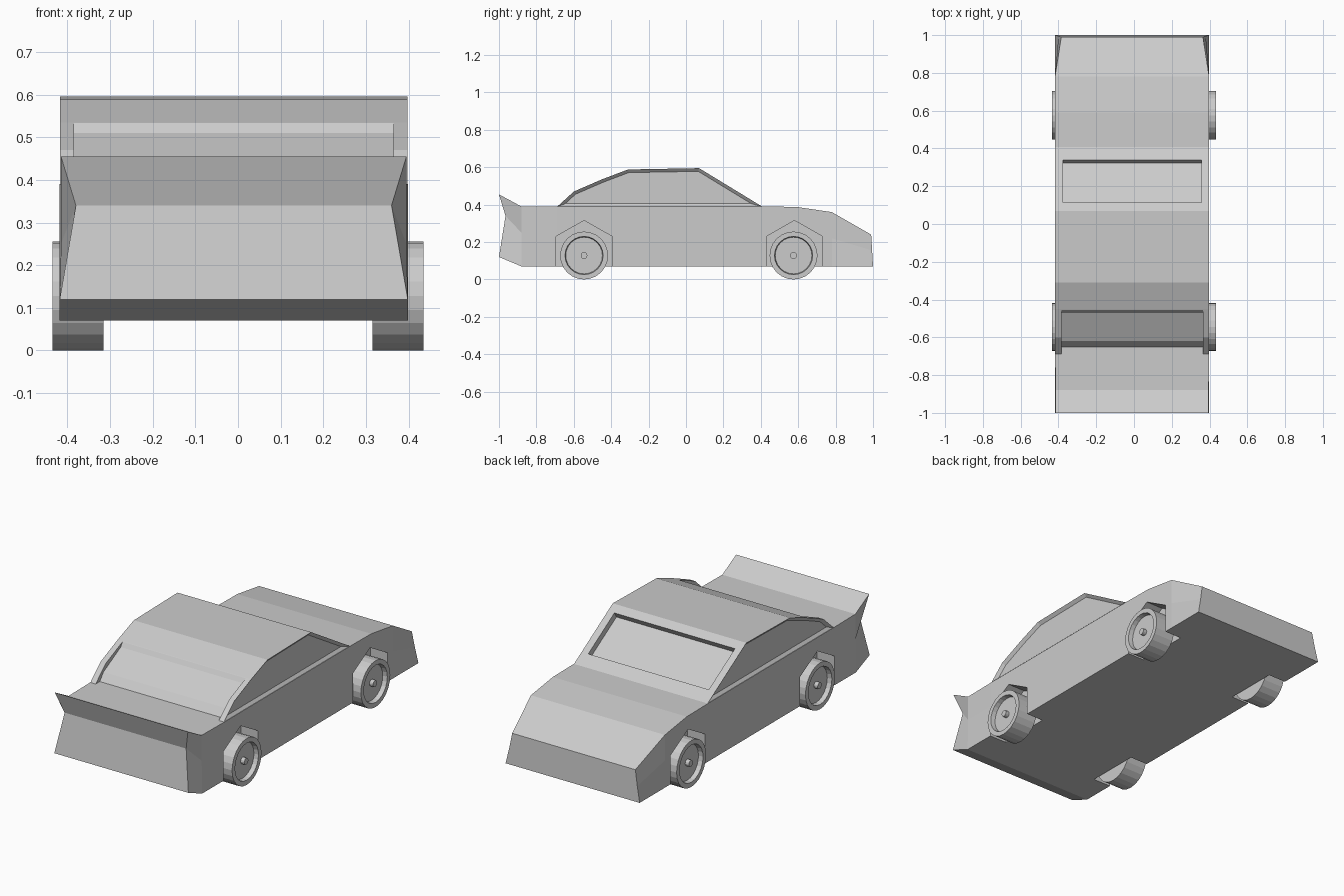
import bpy, bmesh
from math import pi
from mathutils import Matrix

if "Cube" in bpy.data.objects:
    bpy.data.objects.remove(bpy.data.objects["Cube"])

CX = -0.01   # body centre line


def finish(name, bm):
    bmesh.ops.recalc_face_normals(bm, faces=bm.faces)
    me = bpy.data.meshes.new(name)
    bm.to_mesh(me)
    bm.free()
    ob = bpy.data.objects.new(name, me)
    bpy.context.collection.objects.link(ob)
    return ob


def prism(name, profile, x0, x1, inset=None):
    """Extrude a (y, z) profile along x; optionally recess both side faces."""
    bm = bmesh.new()
    a = [bm.verts.new((x0, y, z)) for y, z in profile]
    b = [bm.verts.new((x1, y, z)) for y, z in profile]
    n = len(profile)
    sides = [bm.faces.new(a), bm.faces.new(b)]
    for i in range(n):
        j = (i + 1) % n
        bm.faces.new((a[i], a[j], b[j], b[i]))
    bmesh.ops.recalc_face_normals(bm, faces=bm.faces)
    if inset:
        bmesh.ops.inset_individual(bm, faces=sides, thickness=inset[0],
                                   depth=-inset[1], use_even_offset=True)
    return finish(name, bm)


def cut(ob, cutter):
    mod = ob.modifiers.new("cut", 'BOOLEAN')
    mod.operation = 'DIFFERENCE'
    mod.solver = 'EXACT'
    mod.object = cutter
    cutter.hide_render = True
    bpy.context.view_layer.objects.active = ob
    bpy.ops.object.modifier_apply(modifier=mod.name)
    bpy.data.objects.remove(cutter)


# Lower body: lofted stations, each with top, middle and bottom (y, z, half width)
stations = [
    [(-1.0, .455, .405), (-.965, .34, .37), (-1.0, .12, .408)],
    [(-.88, .39, .405), (-.88, .25, .405), (-.88, .07, .408)],
    [(-.69, .39, .408), (-.69, .25, .408), (-.69, .07, .408)],
    [(.41, .39, .408), (.41, .25, .408), (.41, .07, .408)],
    [(.59, .388, .408), (.59, .25, .408), (.59, .07, .408)],
    [(.78, .36, .408), (.78, .22, .408), (.78, .07, .408)],
    [(.99, .24, .375), (.995, .155, .39), (1.0, .07, .408)],
]
bm = bmesh.new()
rings = []
for s in stations:
    left = [bm.verts.new((CX - w, y, z)) for y, z, w in s]
    right = [bm.verts.new((CX + w, y, z)) for y, z, w in reversed(s)]
    rings.append(left + right)
for r, q in zip(rings, rings[1:]):
    for i in range(6):
        j = (i + 1) % 6
        bm.faces.new((r[i], r[j], q[j], q[i]))
for r in (rings[0], rings[-1]):
    bm.faces.new((r[0], r[1], r[4], r[5]))
    bm.faces.new((r[1], r[2], r[3], r[4]))
body = finish("lower_body", bm)

# Wheel arches
for yc in (-.545, .58):
    arch = [(yc - .15, 0), (yc + .15, 0), (yc + .15, .23), (yc, .315), (yc - .15, .23)]
    for x0, x1 in ((-.6, -.31), (.295, .6)):
        cut(body, prism("arch_cutter", arch, x0, x1))

# Cabin with recessed side windows
roofline = [(-.69, .388), (-.6, .47), (-.45, .535), (-.31, .588), (.07, .595), (.41, .388)]
cabin = prism("cabin", roofline, CX - .407, CX + .407, (.017, .015))

# Rear window recess
cut(cabin, prism("rear_window_cutter",
                 [(-.45, .54), (-.47, .51), (-.62, .43), (-.66, .38), (-.78, .38), (-.6, .65)],
                 CX - .375, CX + .375))
# Windscreen recess
cut(cabin, prism("windscreen_cutter",
                 [(.095, .540), (.322, .402), (.36, .462), (.133, .602)],
                 CX - .367, CX + .367))

# Wheels with a sunken rim and a small hub
turn = Matrix.Rotation(pi / 2, 4, 'Y')
for end, y in (("front", .575), ("rear", -.545)):
    for side, sx in (("left", -1), ("right", 1)):
        bm = bmesh.new()
        bmesh.ops.create_cone(bm, cap_ends=True, segments=24, radius1=.128,
                              radius2=.128, depth=.12, matrix=turn)
        cap = [f for f in bm.faces if f.normal.x * sx > .9]
        bmesh.ops.inset_region(bm, faces=cap, thickness=.026)
        bmesh.ops.inset_region(bm, faces=cap, thickness=.004, depth=-.025)
        bmesh.ops.create_cone(bm, cap_ends=True, segments=12, radius1=.018, radius2=.018,
                              depth=.03, matrix=Matrix.Translation((sx * .042, 0, 0)) @ turn)
        wheel = finish(f"{end}_{side}_wheel", bm)
        wheel.location = (sx * .375, y, .128)
